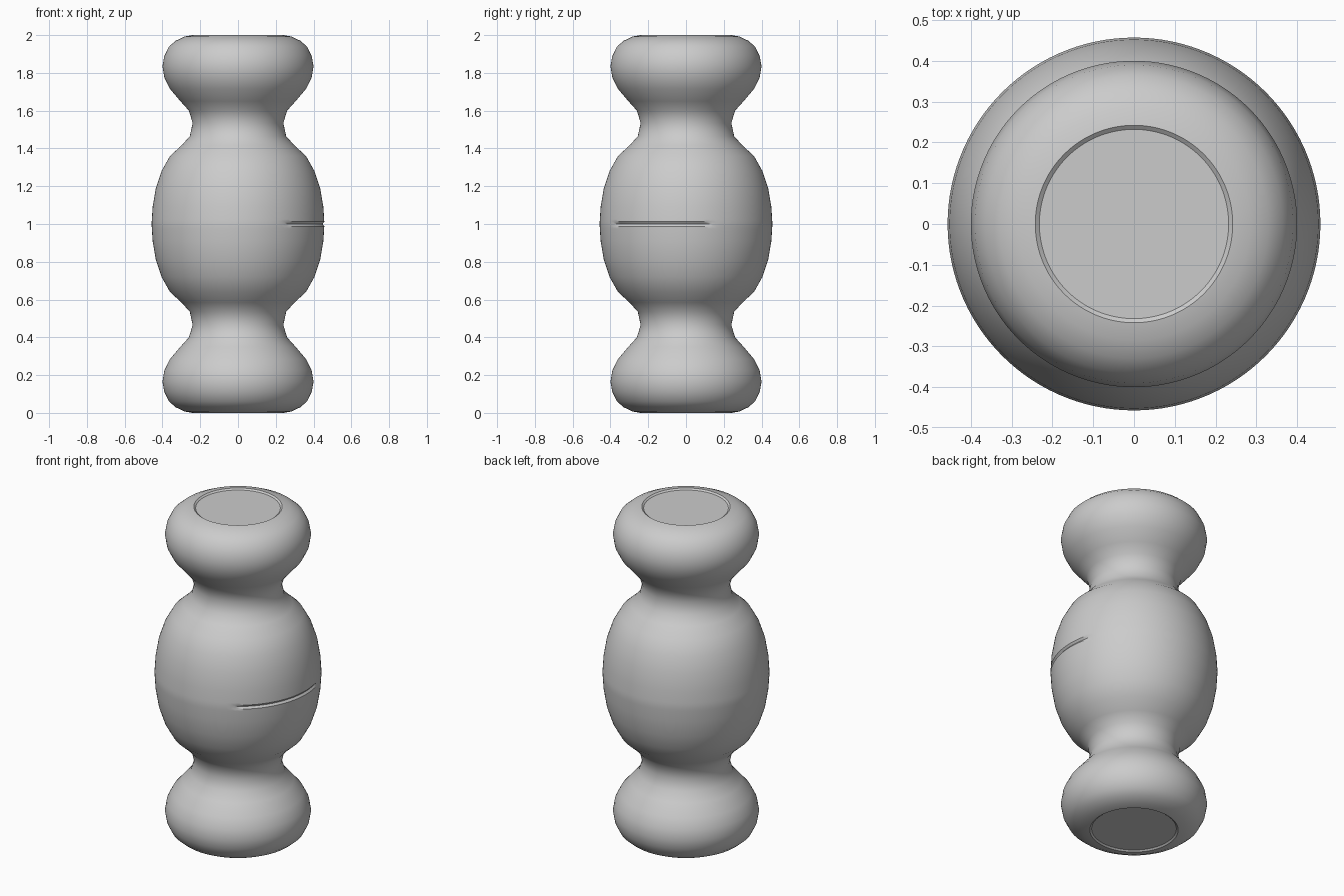
import bpy, bmesh
from math import sin, cos, pi, radians

cube = bpy.data.objects.get("Cube")
if cube:
    bpy.data.objects.remove(cube, do_unlink=True)

grey = bpy.data.materials.new("plain grey")
grey.use_nodes = True
grey.diffuse_color = (0.6, 0.6, 0.6, 1)
grey.node_tree.nodes["Principled BSDF"].inputs["Base Color"].default_value = (0.6, 0.6, 0.6, 1)

SEGMENTS = 120

# Upper half of the turned profile (radius, height), from the end dish to the middle
upper = [(0.232, 1.992), (0.242, 2.0), (0.285, 1.992), (0.33, 1.97), (0.365, 1.94),
         (0.39, 1.89), (0.4, 1.835), (0.39, 1.775), (0.36, 1.715), (0.305, 1.65),
         (0.26, 1.6), (0.24, 1.535), (0.255, 1.465), (0.3, 1.415), (0.36, 1.36),
         (0.405, 1.28), (0.435, 1.19), (0.452, 1.09), (0.456, 1.025), (0.457, 1.012)]
lower = [(r, 2 - z) for r, z in reversed(upper)]
profile = upper + [(0.457, 1.0)] + lower


def groove_depth(angle, z):
    """Shallow slit around part of the middle, fading out at both ends."""
    if abs(z - 1) > 0.001:
        return 0
    from_centre = abs(angle - radians(-20))
    return 0.009 * max(0, min(1, (radians(39) - from_centre) / radians(5)))


# Turned body
bm = bmesh.new()
rings = []
for r, z in profile:
    ring = []
    for i in range(SEGMENTS):
        a = 2 * pi * i / SEGMENTS - pi
        radius = r - groove_depth(a, z)
        ring.append(bm.verts.new((radius * cos(a), radius * sin(a), z)))
    rings.append(ring)
for top, bottom in zip(rings, rings[1:]):
    for i in range(SEGMENTS):
        j = (i + 1) % SEGMENTS
        bm.faces.new((top[i], bottom[i], bottom[j], top[j]))

# Flat recessed end discs
bm.faces.new(rings[0])
bm.faces.new(list(reversed(rings[-1])))
bmesh.ops.recalc_face_normals(bm, faces=bm.faces)

mesh = bpy.data.meshes.new("turned_body")
bm.to_mesh(mesh)
bm.free()
mesh.materials.append(grey)
body = bpy.data.objects.new("turned_body", mesh)
bpy.context.collection.objects.link(body)

bpy.context.view_layer.objects.active = body
body.select_set(True)
bpy.ops.object.shade_smooth_by_angle(angle=radians(35))
